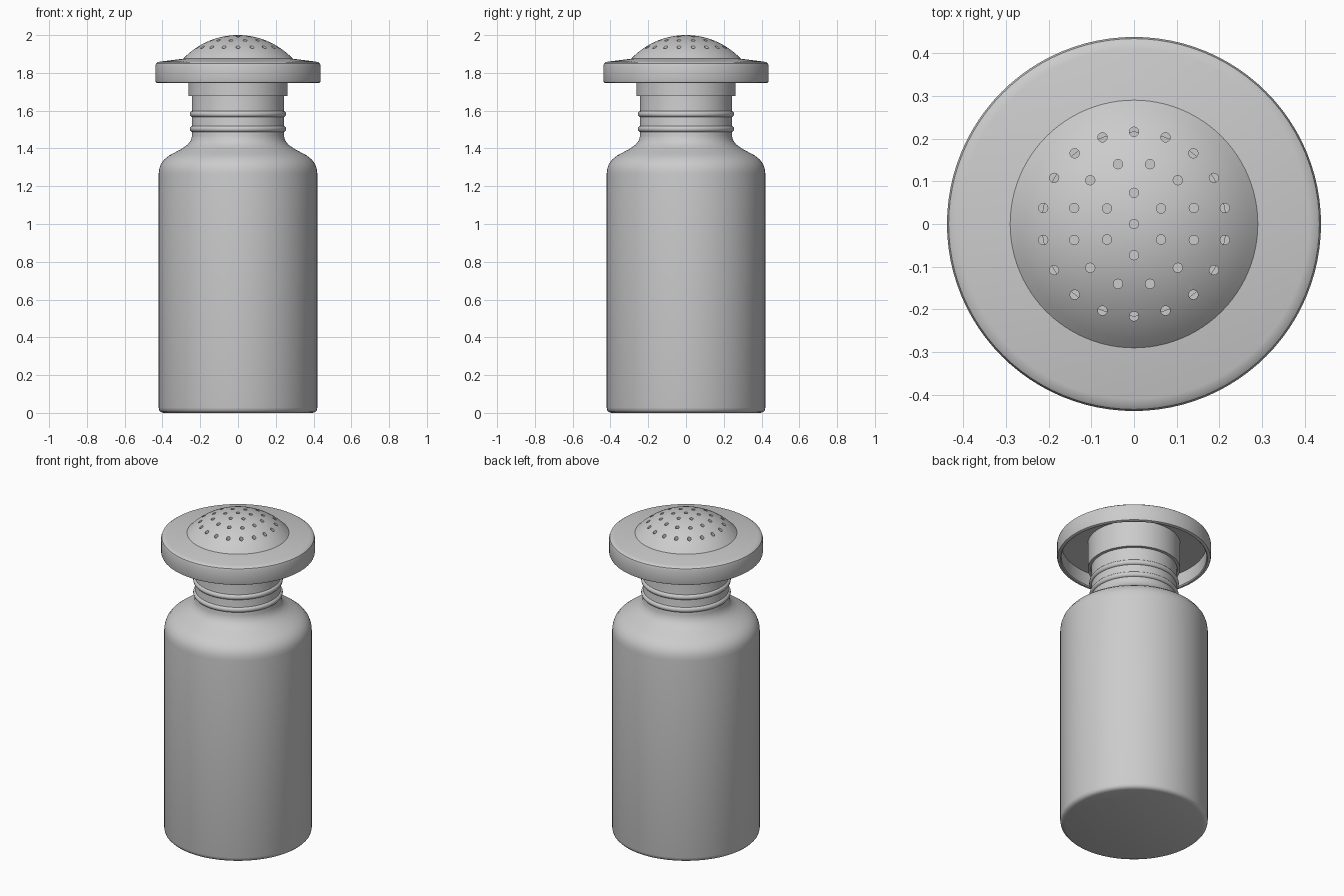
import bpy, bmesh
from math import sin, cos, sqrt, pi, radians

if "Cube" in bpy.data.objects:
    bpy.data.objects.remove(bpy.data.objects["Cube"])


def make_object(name, bm):
    bmesh.ops.recalc_face_normals(bm, faces=bm.faces)
    mesh = bpy.data.meshes.new(name)
    bm.to_mesh(mesh)
    bm.free()
    obj = bpy.data.objects.new(name, mesh)
    bpy.context.collection.objects.link(obj)
    return obj


def smooth(obj):
    bpy.ops.object.select_all(action='DESELECT')
    obj.select_set(True)
    bpy.context.view_layer.objects.active = obj
    bpy.ops.object.shade_smooth_by_angle(angle=radians(30))


def lathe(name, profile, steps=96):
    """Revolve (radius, height) points around the z axis."""
    bm = bmesh.new()
    verts = [bm.verts.new((r, 0, z)) for r, z in profile]
    edges = [bm.edges.new(pair) for pair in zip(verts, verts[1:])]
    bmesh.ops.spin(bm, geom=verts + edges, cent=(0, 0, 0), axis=(0, 0, 1),
                   angle=2 * pi, steps=steps, use_merge=True)
    bmesh.ops.remove_doubles(bm, verts=bm.verts, dist=1e-5)
    return make_object(name, bm)


def dome(radius, r_end, n=14):
    """Spherical arc from the axis out to r_end."""
    return [(r_end * i / n, 1.601 + sqrt(radius ** 2 - (r_end * i / n) ** 2))
            for i in range(n + 1)]


# Bottle: outer wall, shoulder, neck, then the inner wall
bottle = lathe("bottle", [
    (0, 0), (0.395, 0), (0.409, 0.005), (0.417, 0.014), (0.42, 0.028),
    (0.42, 1.265), (0.417, 1.292), (0.408, 1.318), (0.390, 1.342),
    (0.365, 1.362), (0.33, 1.381), (0.295, 1.400), (0.267, 1.420),
    (0.25, 1.442), (0.243, 1.468), (0.243, 1.80), (0.215, 1.80),
    (0.215, 1.46), (0.25, 1.40), (0.34, 1.35), (0.385, 1.30),
    (0.395, 1.26), (0.395, 0.03), (0, 0.03)])
smooth(bottle)

# Rounded rings around the neck
for i, z in enumerate((1.503, 1.582)):
    ring = lathe(f"neck_ring_{i + 1}", [
        (0.238 + 0.017 * cos(2 * pi * k / 14), z + 0.017 * sin(2 * pi * k / 14))
        for k in range(15)])
    smooth(ring)

# Cap: domed top, wide rim, hollow underside and inner collar
cap = lathe("cap", dome(0.399, 0.29) + [
    (0.41, 1.860), (0.424, 1.857), (0.434, 1.850), (0.438, 1.838),
    (0.438, 1.760), (0.435, 1.750), (0.427, 1.746), (0.418, 1.746),
    (0.413, 1.752), (0.413, 1.835), (0.263, 1.842), (0.263, 1.677),
    (0.245, 1.677)] + dome(0.379, 0.245)[::-1])

# Drills for the centre hole and three rings of pouring holes
bm = bmesh.new()
for count, radius, start in ((1, 0, 0), (6, 0.073, 90), (12, 0.145, 15), (18, 0.216, 90)):
    for k in range(count):
        a = radians(start) + 2 * pi * k / count
        made = bmesh.ops.create_cone(bm, cap_ends=True, segments=16,
                                     radius1=0.011, radius2=0.011, depth=0.3)
        bmesh.ops.translate(bm, verts=made["verts"],
                            vec=(radius * cos(a), radius * sin(a), 1.97))
drills = make_object("hole_drills", bm)
drills.hide_render = True

cut = cap.modifiers.new("holes", 'BOOLEAN')
cut.operation = 'DIFFERENCE'
cut.solver = 'EXACT'
cut.object = drills
bpy.context.view_layer.objects.active = cap
bpy.ops.object.modifier_apply(modifier=cut.name)
bpy.data.objects.remove(drills)
smooth(cap)
